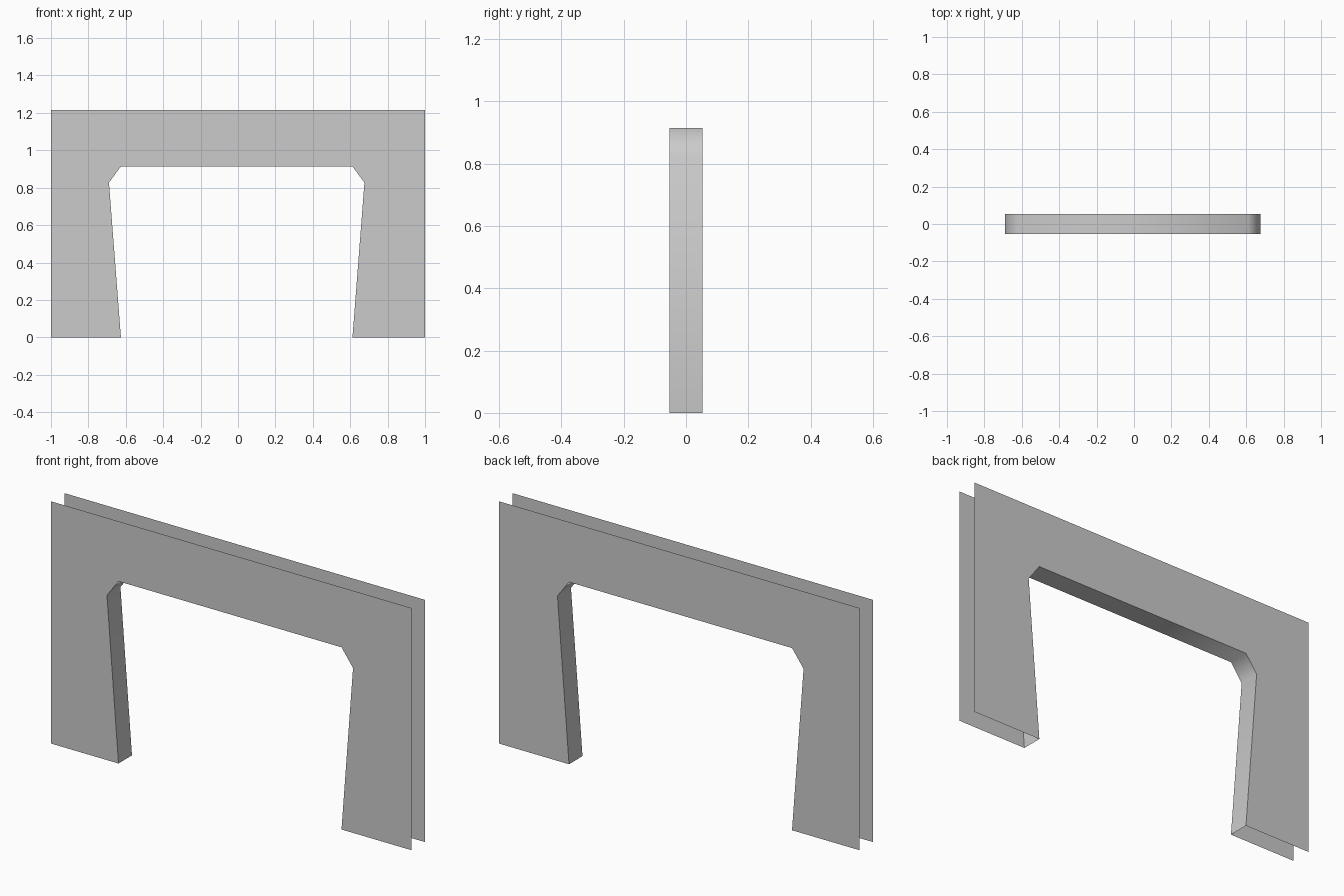
import bpy
import math

if "Cube" in bpy.data.objects:
    bpy.data.objects.remove(bpy.data.objects["Cube"])

HALF_DEPTH = 0.0535
TOP = 1.215

# Opening outline (x, z), left foot round to right foot
opening = [(-0.626, 0), (-0.69, 0.827), (-0.626, 0.914),
           (0.612, 0.914), (0.676, 0.827), (0.612, 0)]


def make_object(name, verts, faces, smooth=False):
    mesh = bpy.data.meshes.new(name)
    mesh.from_pydata(verts, [], faces)
    mesh.update()
    mesh.polygons.foreach_set("use_smooth", [smooth] * len(mesh.polygons))
    obj = bpy.data.objects.new(name, mesh)
    bpy.context.collection.objects.link(obj)
    return obj


def wall_sheet(name, y, flip):
    # Flat sheet with a doorway, split into leg, corner and lintel pieces
    outer = [(-1, 0), (-1, TOP), (1, TOP), (1, 0)]
    outline = opening + outer[::-1]
    verts = [(x, y, z) for x, z in outline]
    face = list(range(len(outline)))
    make_object(name, verts, [face[::-1] if flip else face])


# Front and back wall sheets, open along the outer edges
wall_sheet("front_wall", -HALF_DEPTH, False)
wall_sheet("back_wall", HALF_DEPTH, True)

# Door lining joining the sheets around the opening, smooth round the corners
n = len(opening)
verts = [(x, y, z) for y in (-HALF_DEPTH, HALF_DEPTH) for x, z in opening]
faces = [(i, n + i, n + i + 1, i + 1) for i in range(n - 1)]
make_object("door_lining", verts, faces, smooth=True)

# Point each sheet's normal outwards
for name, sign in (("front_wall", -1), ("back_wall", 1)):
    mesh = bpy.data.objects[name].data
    if mesh.polygons[0].normal.y * sign < 0:
        mesh.flip_normals()
